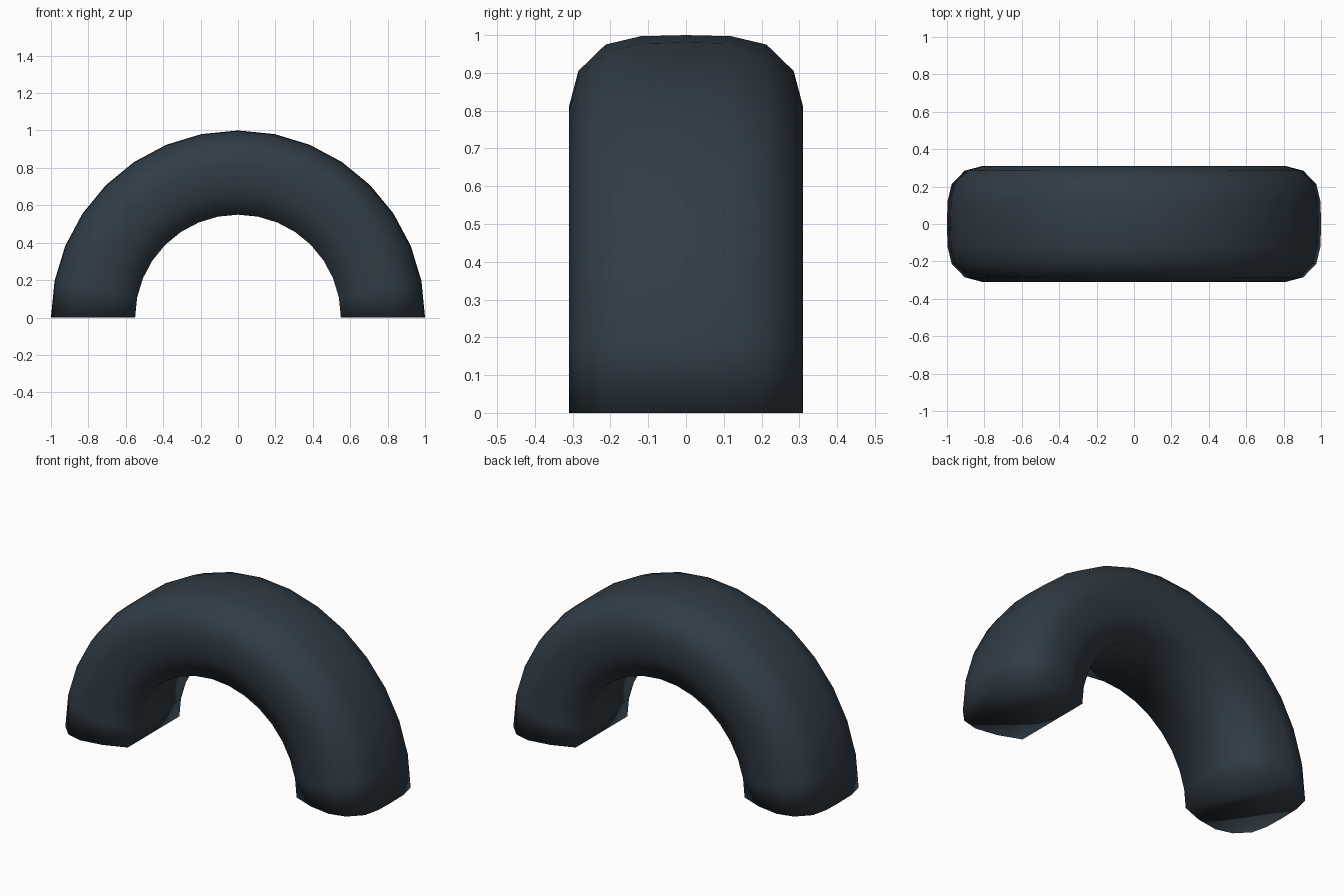
import bpy, bmesh, math

if "Cube" in bpy.data.objects:
    bpy.data.objects.remove(bpy.data.objects["Cube"])

# Half cross-section of the tyre: (radius, half width)
half = [(0.55, 0.24), (0.68, 0.29), (0.81, 0.31), (0.905, 0.285),
        (0.975, 0.213), (0.997, 0.12)]
profile = half + [(1.0, 0.0)] + [(r, -y) for r, y in reversed(half)]
steps = 16

bm = bmesh.new()

# Rings swept through half a turn
rings = []
for i in range(steps + 1):
    a = math.pi * i / steps
    rings.append([bm.verts.new((r * math.cos(a), y, r * math.sin(a)))
                  for r, y in profile])

# Tread, sidewalls and flat inner band
n = len(profile)
for a, b in zip(rings, rings[1:]):
    for j in range(n):
        k = (j + 1) % n
        bm.faces.new((a[j], a[k], b[k], b[j]))

# Closed ends on the ground
bm.faces.new(rings[0])
bm.faces.new(rings[-1])
bmesh.ops.recalc_face_normals(bm, faces=bm.faces[:])
for f in bm.faces:
    f.smooth = True

mesh = bpy.data.meshes.new("half_tyre")
bm.to_mesh(mesh)
bm.free()
tyre = bpy.data.objects.new("half_tyre", mesh)
bpy.context.collection.objects.link(tyre)

# Dark rubber
rubber = bpy.data.materials.new("dark_rubber")
rubber.diffuse_color = (0.03, 0.045, 0.06, 1)
rubber.use_nodes = True
rubber.node_tree.nodes["Principled BSDF"].inputs["Base Color"].default_value = rubber.diffuse_color
mesh.materials.append(rubber)
